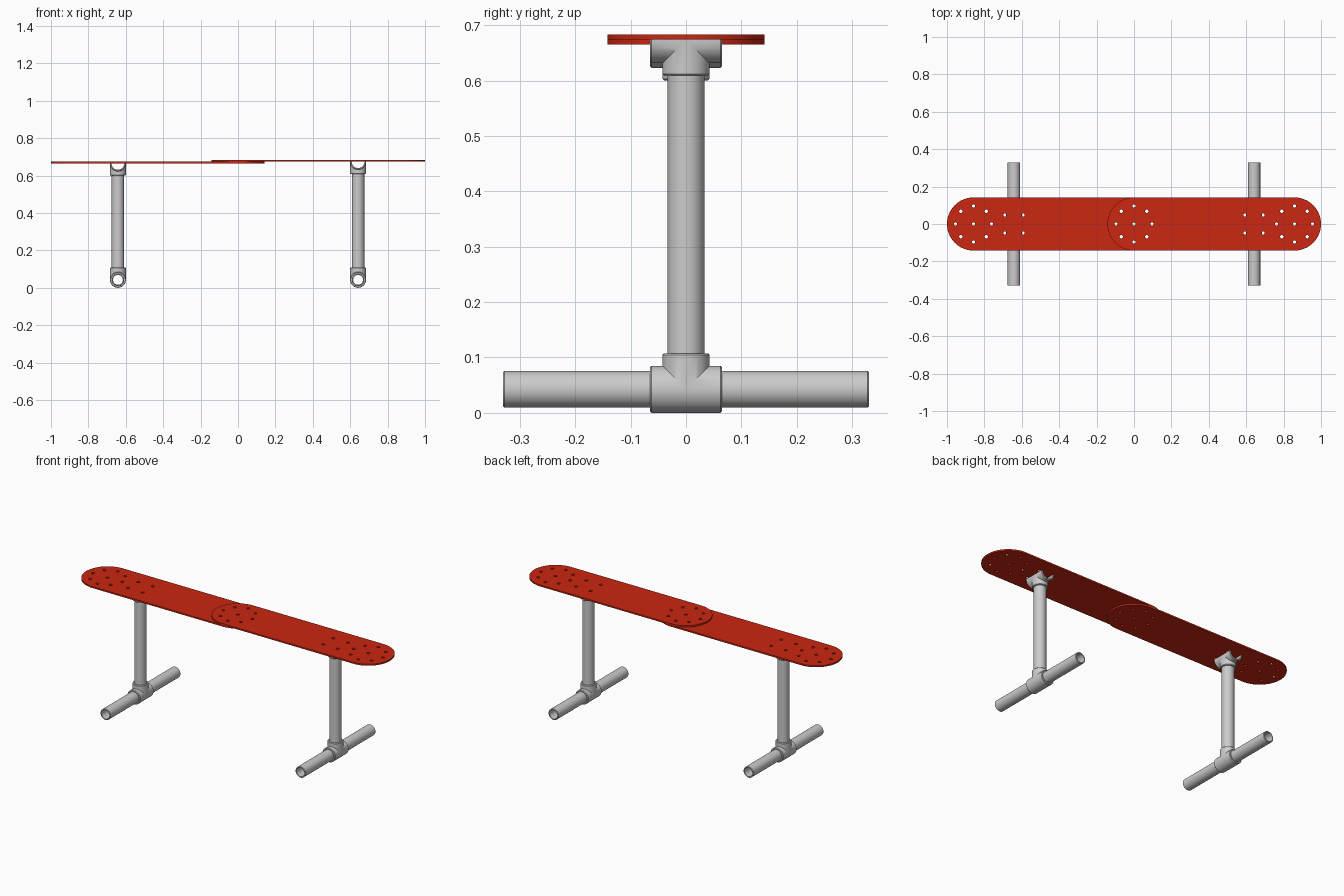
import bpy, bmesh
from math import sin, cos, pi, radians

if "Cube" in bpy.data.objects:
    bpy.data.objects.remove(bpy.data.objects["Cube"])

N = 48                     # segments around pipes
R_TEE, R_BORE = 0.0425, 0.0336
R_PIPE, R_IN = 0.033, 0.026
TEE_L, LEG_X = 0.065, 0.642
END_R, T = 0.142, 0.009    # board end radius and thickness
Z_LOW = 0.665              # underside of the lower board

red = bpy.data.materials.new("red_paint")
red.diffuse_color = (0.6, 0.02, 0.006, 1)
red.use_nodes = True
red.node_tree.nodes["Principled BSDF"].inputs["Base Color"].default_value = red.diffuse_color


def smooth(ob):
    bpy.ops.object.select_all(action='DESELECT')
    ob.select_set(True)
    bpy.context.view_layer.objects.active = ob
    bpy.ops.object.shade_smooth_by_angle(angle=radians(30))


def finish(bm, name, loc, rot=(0, 0, 0)):
    bmesh.ops.remove_doubles(bm, verts=bm.verts, dist=1e-5)
    bmesh.ops.dissolve_degenerate(bm, edges=bm.edges, dist=1e-6)
    bmesh.ops.recalc_face_normals(bm, faces=bm.faces)
    me = bpy.data.meshes.new(name)
    bm.to_mesh(me)
    bm.free()
    ob = bpy.data.objects.new(name, me)
    bpy.context.collection.objects.link(ob)
    ob.location, ob.rotation_euler = loc, rot
    smooth(ob)
    return ob


def skin(bm, rows):
    """Quads between neighbouring rows of points."""
    vs = [[bm.verts.new(p) for p in row] for row in rows]
    for a, b in zip(vs, vs[1:]):
        for i in range(len(a) - 1):
            bm.faces.new((a[i], a[i + 1], b[i + 1], b[i]))
    return vs


def pipe(name, length, loc, rot=(0, 0, 0)):
    """Hollow pipe along z, centred, with softened rims."""
    c, h = 0.002, length / 2
    prof = [(R_IN, -h), (R_PIPE - c, -h), (R_PIPE, c - h), (R_PIPE, h - c),
            (R_PIPE - c, h), (R_IN, h), (R_IN, -h)]
    bm = bmesh.new()
    skin(bm, [[(r * cos(2 * pi * k / N), r * sin(2 * pi * k / N), z) for r, z in prof]
              for k in range(N + 1)])
    return finish(bm, name, loc, rot)


def tee(name, loc, half=False):
    """Mitred hollow tee: run along y, branch up z; half keeps only the branch side of the run."""
    c = 0.003
    # None marks the mitre line where run and branch meet
    prof = [(R_TEE, None), (R_TEE, TEE_L - c), (R_TEE - c, TEE_L),
            (R_BORE, TEE_L), (R_BORE, None)]
    ang = [2 * pi * k / N for k in range(N + 1)]
    bm = bmesh.new()
    skin(bm, [[(r * cos(a), r * sin(a), r * abs(sin(a)) if e is None else e)
               for r, e in prof] for a in ang])
    for s in (-1, 1):
        use = ang[:N // 2 + 1] if half else ang
        rows = skin(bm, [[(r * cos(a), s * (max(0, r * sin(a)) if e is None else e), r * sin(a))
                          for r, e in prof] for a in use])
        if half:           # flat faces against the board
            bm.faces.new(rows[0])
            bm.faces.new(rows[-1])
    return finish(bm, name, loc, (0, pi, 0) if half else (0, 0, 0))


def board(name, side, z):
    """Round-ended plank with drilled holes, reaching from the centre to one end."""
    cx = 1 - END_R
    cu = bpy.data.curves.new(name, 'CURVE')
    cu.dimensions, cu.fill_mode, cu.extrude = '2D', 'BOTH', T / 2

    def loop(pts):
        sp = cu.splines.new('POLY')
        sp.points.add(len(pts) - 1)
        for p, (x, y) in zip(sp.points, pts):
            p.co = (side * x, y, 0, 1)
        sp.use_cyclic_u = True

    def arc(x, start):
        return [(x + END_R * cos(start + pi * k / 32), END_R * sin(start + pi * k / 32))
                for k in range(33)]

    loop(arc(cx, -pi / 2) + arc(0, pi / 2))
    holes = [(LEG_X + dx, dy) for dx in (-0.048, 0.048) for dy in (-0.048, 0.048)]
    for x in (0, cx):
        holes += [(x, 0)] + [(x + 0.096 * cos(k * pi / 4), 0.096 * sin(k * pi / 4))
                             for k in range(8)]
    for x, y in holes:
        loop([(x + 0.009 * cos(k * pi / 8), y + 0.009 * sin(k * pi / 8)) for k in range(16)])
    tmp = bpy.data.objects.new(name + "_outline", cu)
    bpy.context.collection.objects.link(tmp)
    dg = bpy.context.evaluated_depsgraph_get()
    me = bpy.data.meshes.new_from_object(tmp.evaluated_get(dg))
    bm = bmesh.new()
    bm.from_mesh(me)
    bpy.data.objects.remove(tmp)
    bpy.data.meshes.remove(me)
    ob = finish(bm, name, (0, 0, z + T / 2))
    ob.data.materials.clear()
    ob.data.materials.append(red)


# Each side: seat board, half tee under it, leg, foot tee and foot pipe
for side, label, z in ((-1, "left", Z_LOW), (1, "right", Z_LOW + T)):
    x = side * LEG_X
    board(label + "_seat_board", side, z)
    tee(label + "_top_half_tee", (x, 0, z), half=True)
    tee(label + "_foot_tee", (x, 0, R_TEE))
    bottom, top = R_TEE + 0.034, z - 0.034
    pipe(label + "_leg_pipe", top - bottom, (x, 0, (top + bottom) / 2))
    pipe(label + "_foot_pipe", 0.66, (x, 0, R_TEE), (pi / 2, 0, 0))
